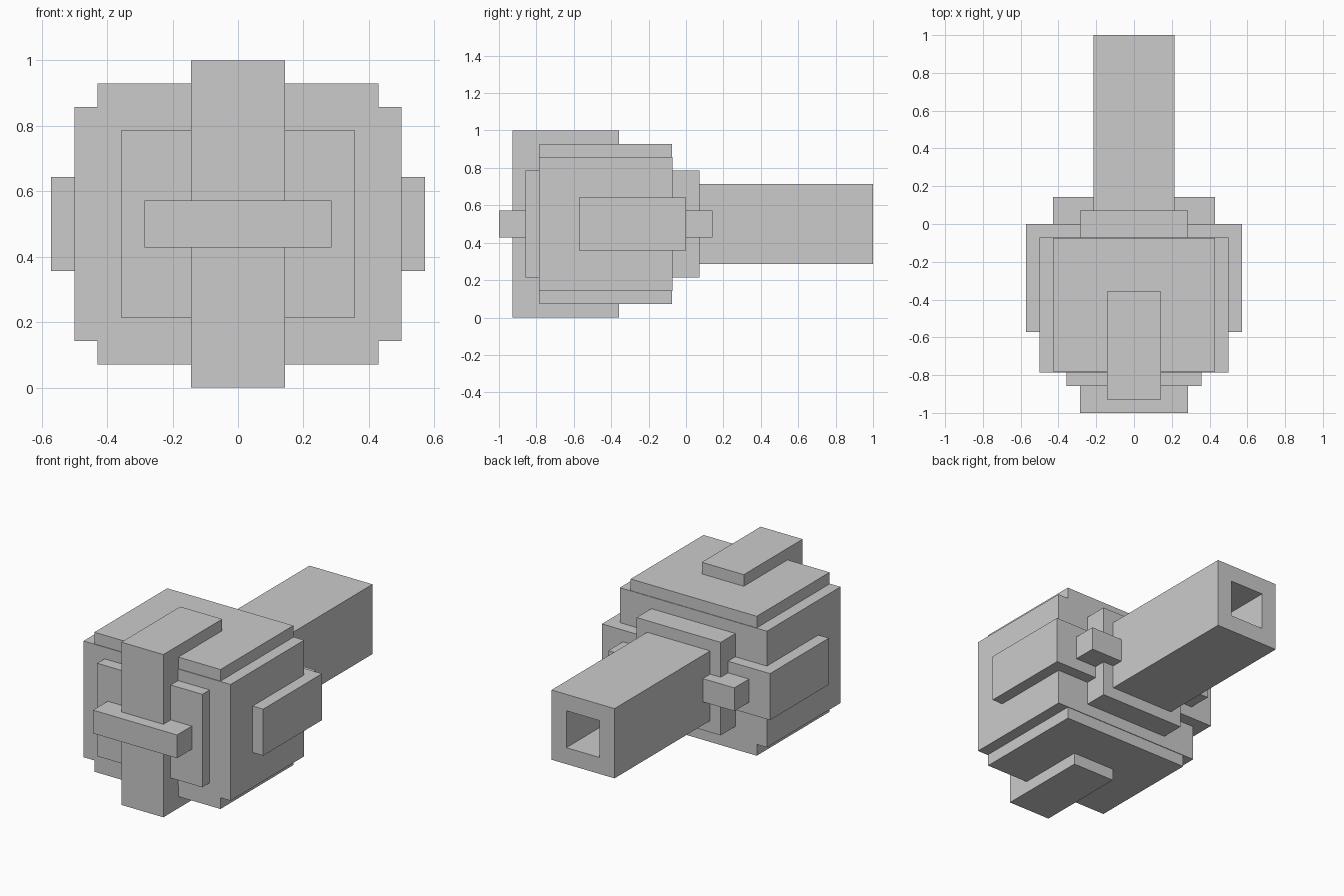
import bpy, bmesh
from mathutils import Vector

if "Cube" in bpy.data.objects:
    bpy.data.objects.remove(bpy.data.objects["Cube"])

U = 1 / 14  # grid module of the model


def box(name, hx, y0, y1, z0, z1):
    """Box symmetric about x = 0, from y0..y1 and z0..z1."""
    bm = bmesh.new()
    bmesh.ops.create_cube(bm, size=1)
    for v in bm.verts:
        v.co = Vector((v.co.x * 2 * hx,
                       y0 + (v.co.y + 0.5) * (y1 - y0),
                       z0 + (v.co.z + 0.5) * (z1 - z0)))
    return finish(name, bm)


def finish(name, bm):
    bm.normal_update()
    mesh = bpy.data.meshes.new(name)
    bm.to_mesh(mesh)
    bm.free()
    obj = bpy.data.objects.new(name, mesh)
    bpy.context.collection.objects.link(obj)
    return obj


# Head: stacked, interpenetrating blocks (sizes in modules)
box("head_core", 7 * U, -11 * U, -1 * U, 2 * U, 12 * U)
box("head_top_bottom_block", 6 * U, -0.782, -0.075, 1 * U, 13 * U)
box("vertical_band", 2 * U, -13 * U, -5 * U, 0, 14 * U)
box("side_block", 8 * U, -8 * U, 0, 5 * U, 9 * U)
box("front_panel", 5 * U, -12 * U, -10 * U, 3 * U, 11 * U)
box("front_bar", 4 * U, -14 * U, -12 * U, 6 * U, 8 * U)

# Rear collar and cross pin
box("rear_collar", 4 * U, -2 * U, 1 * U, 3 * U, 11 * U)
box("rear_cross_pin", 6 * U, 0, 2 * U, 6 * U, 8 * U)

# Handle with a square socket in its end
handle = box("handle", 3 * U, 1 * U, 14 * U, 4 * U, 10 * U)
bm = bmesh.new()
bm.from_mesh(handle.data)
bm.normal_update()
end = next(f for f in bm.faces if f.normal.y > 0.9)
bmesh.ops.inset_individual(bm, faces=[end], thickness=2 * U)
socket = bmesh.ops.extrude_discrete_faces(bm, faces=[end])["faces"][0]
bmesh.ops.translate(bm, verts=socket.verts[:], vec=(0, -8 * U, 0))
bm.normal_update()
bm.to_mesh(handle.data)
bm.free()
